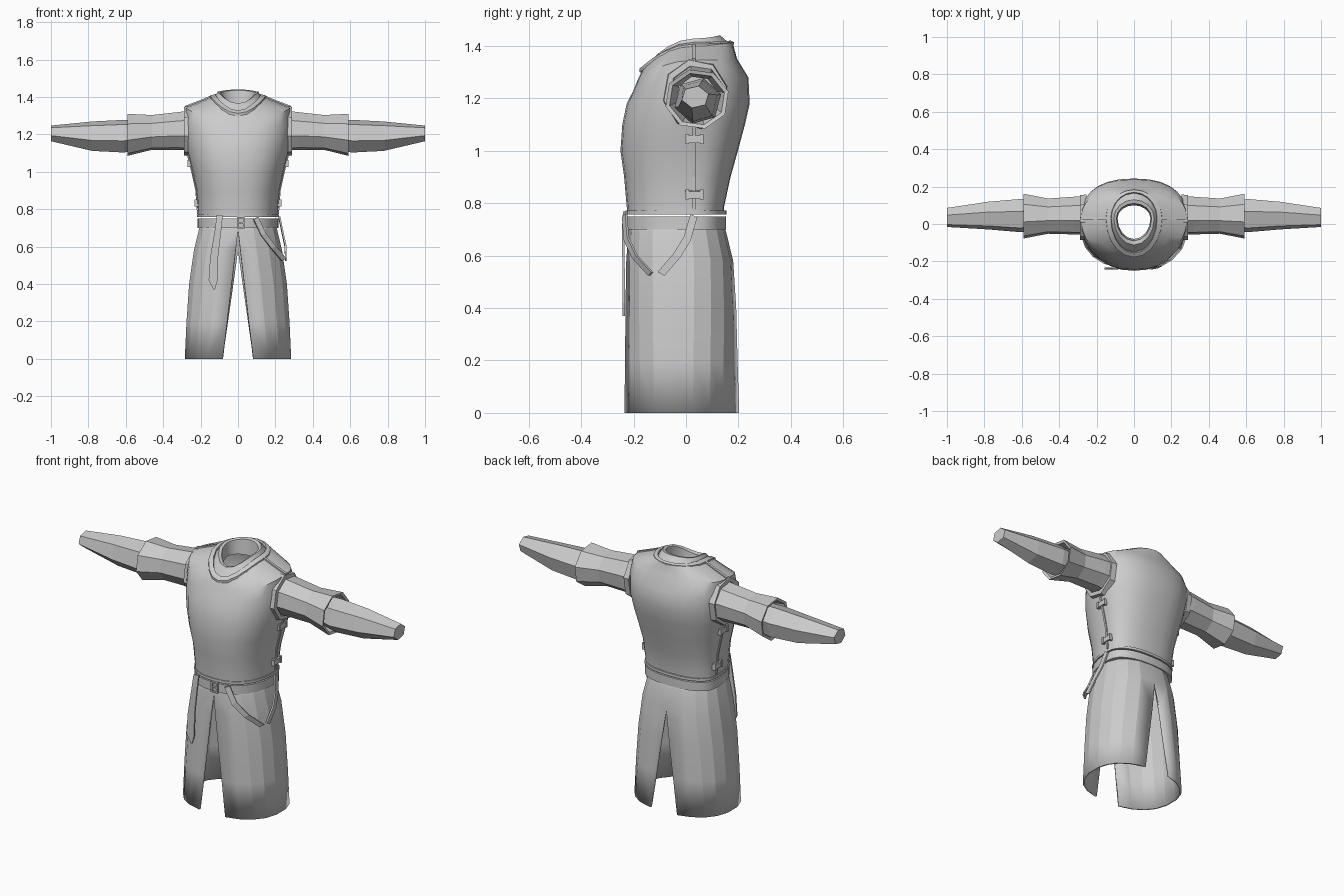
import bpy, bmesh
from math import pi, sin, cos, acos, radians
from mathutils import Vector

cube = bpy.data.objects.get("Cube")
if cube:
    bpy.data.objects.remove(cube, do_unlink=True)

GREY = (0.6, 0.6, 0.6, 1.0)
cloth = bpy.data.materials.new("plain grey")
cloth.use_nodes = True
cloth.diffuse_color = GREY
cloth.node_tree.nodes["Principled BSDF"].inputs["Base Color"].default_value = GREY


def loft(name, rings, closed=True, caps=True, loop=False, smooth=None, mirror=False):
    """Skin a list of vertex rings into one object."""
    bm = bmesh.new()
    rows = [[bm.verts.new(p) for p in ring] for ring in rings]
    pairs = list(zip(rows, rows[1:]))
    if loop:
        pairs.append((rows[-1], rows[0]))
    count = len(rows[0])
    for a, b in pairs:
        for i in range(count if closed else count - 1):
            j = (i + 1) % count
            bm.faces.new((a[i], a[j], b[j], b[i]))
    if caps and closed and not loop:
        bm.faces.new(rows[0])
        bm.faces.new(rows[-1])
    bmesh.ops.recalc_face_normals(bm, faces=bm.faces)
    mesh = bpy.data.meshes.new(name)
    bm.to_mesh(mesh)
    bm.free()
    mesh.materials.append(cloth)
    obj = bpy.data.objects.new(name, mesh)
    bpy.context.collection.objects.link(obj)
    if smooth:
        bpy.ops.object.select_all(action="DESELECT")
        obj.select_set(True)
        bpy.context.view_layer.objects.active = obj
        bpy.ops.object.shade_smooth_by_angle(angle=radians(smooth))
    if mirror:
        mod = obj.modifiers.new("Mirror", "MIRROR")
        mod.merge_threshold = 0.0005
    return obj


def power(v, e):
    return abs(v) ** e * (1 if v >= 0 else -1)


def body_point(a, w, front, back, zf, zs, zb, side=0.03, e=0.84):
    """Point on a rounded body outline whose height may differ front, side and back."""
    c, s = power(cos(a), e), power(sin(a), e)
    depth = back - side if s > 0 else side - front
    height = zs + ((zb if s > 0 else zf) - zs) * s * s
    return (w * c, side + depth * s, height)


def body_ring(n, *spec, **kw):
    return [body_point(2 * pi * i / n, *spec, **kw) for i in range(n)]


def level(z, w, front, back):
    return (w, front, back, z, z, z)


def tube_ring(x, y, z, ry, rz, n, turn=0.0):
    return [(x, y + ry * cos(2 * pi * i / n + turn), z + rz * sin(2 * pi * i / n + turn))
            for i in range(n)]


def ribbon(name, path, across, out, thick=0.009, mirror=False):
    """Flat strap along (point, width) pairs."""
    across, out = Vector(across).normalized(), Vector(out).normalized() * thick / 2
    rings = []
    for p, width in path:
        p, w = Vector(p), across * width / 2
        rings.append([p - w - out, p + w - out, p + w + out, p - w + out])
    return loft(name, rings, mirror=mirror)


# Rounded vest, hem to neckline
vest = [
    level(0.765, 0.214, -0.225, 0.145),
    level(0.785, 0.214, -0.226, 0.145),
    level(0.90, 0.223, -0.236, 0.170),
    level(1.00, 0.245, -0.250, 0.198),
    level(1.10, 0.270, -0.243, 0.225),
    level(1.18, 0.284, -0.226, 0.243),
    (0.287, -0.203, 0.238, 1.225, 1.27, 1.28),
    (0.282, -0.182, 0.195, 1.275, 1.345, 1.35),
    (0.20, -0.172, 0.184, 1.295, 1.377, 1.39),
    (0.135, -0.165, 0.178, 1.31, 1.405, 1.412),
]
loft("vest", [body_ring(28, *r) for r in vest], smooth=40)

# Raised neck trim and hollow collar
trim = [
    (0.152, -0.176, 0.181, 1.298, 1.392, 1.400),
    (0.150, -0.178, 0.184, 1.312, 1.407, 1.414),
    (0.124, -0.155, 0.170, 1.328, 1.414, 1.420),
    (0.118, -0.145, 0.160, 1.300, 1.390, 1.400),
]
loft("neck_trim", [body_ring(20, *r, e=1) for r in trim], loop=True, smooth=30)
collar = [
    (0.126, -0.150, 0.165, 1.320, 1.400, 1.410),
    (0.108, -0.112, 0.130, 1.365, 1.428, 1.440),
    (0.094, -0.090, 0.110, 1.360, 1.424, 1.436),
    (0.088, -0.080, 0.100, 1.300, 1.350, 1.350),
]
loft("collar", [body_ring(16, *r, e=1) for r in collar], caps=False, smooth=30)

# The neck needs a hollow, so cut the vest's flat lid away
vest_obj = bpy.data.objects["vest"]
bm = bmesh.new()
bm.from_mesh(vest_obj.data)
lids = [f for f in bm.faces if len(f.verts) > 4]
bmesh.ops.delete(bm, geom=lids, context="FACES_ONLY")
bm.to_mesh(vest_obj.data)
bm.free()

# Armhole edges, upper sleeves with flared cuffs, and forearm sleeves
edge = [(0.255, 0.125, 0.138), (0.288, 0.122, 0.132), (0.290, 0.100, 0.108), (0.255, 0.095, 0.1)]
loft("armhole_edge", [tube_ring(x, 0.035, 1.217, a, b, 8, 0.2) for x, a, b in edge],
     loop=True, mirror=True)
upper = [
    (0.22, 0.045, 1.220, 0.106, 0.114),
    (0.32, 0.045, 1.218, 0.104, 0.104),
    (0.46, 0.042, 1.210, 0.097, 0.096),
    (0.592, 0.042, 1.197, 0.124, 0.116),
    (0.588, 0.042, 1.197, 0.108, 0.101),
    (0.50, 0.042, 1.205, 0.080, 0.080),
]
loft("upper_sleeve", [tube_ring(*r, 8, 0.25) for r in upper], caps=False, mirror=True)
fore = [
    (0.50, 0.045, 1.200, 0.080, 0.078),
    (0.61, 0.045, 1.190, 0.092, 0.090),
    (0.78, 0.045, 1.190, 0.077, 0.081),
    (1.00, 0.035, 1.205, 0.053, 0.043),
]
loft("forearm_sleeve", [tube_ring(*r, 6, 0.28) for r in fore], mirror=True)

# Skirt: one half, split at front and back, mirrored and thickened
skirt = [
    (0.74, 0.196, -0.210, 0.135),
    (0.69, 0.212, -0.220, 0.153),
    (0.58, 0.238, -0.228, 0.180),
    (0.40, 0.264, -0.232, 0.192),
    (0.20, 0.278, -0.235, 0.199),
    (0.00, 0.287, -0.241, 0.209),
]
E = 0.87
rows = []
for z, w, f, b in skirt:
    gap_front = 0.083 * max(0, 0.69 - z) / 0.69
    gap_back = 0.085 * max(0, 0.58 - z) / 0.58
    a0 = -acos((gap_front / w) ** (1 / E))
    a1 = acos((gap_back / w) ** (1 / E))
    rows.append([body_point(a0 + (a1 - a0) * i / 9, *level(z, w, f, b), side=-0.015, e=E)
                 for i in range(10)])
skirt_obj = loft("split_skirt", rows, closed=False, smooth=12, mirror=True)
for poly in skirt_obj.data.polygons:
    if poly.normal.x < 0 and poly.center.x > 0.1:
        skirt_obj.data.flip_normals()
        break
solid = skirt_obj.modifiers.new("Thickness", "SOLIDIFY")
solid.thickness = 0.012
solid.offset = -1

# Waist cord and belt
for name, low, high, grow in (("vest_hem", 0.757, 0.772, 0.004), ("belt", 0.700, 0.750, 0.003)):
    w, f, b = 0.214 + grow, -0.226 - grow, 0.150 + grow
    inner = (w - 0.03, f + 0.03, b - 0.03)
    loft(name, [body_ring(24, *level(low, w, f, b)), body_ring(24, *level(high, w, f, b)),
                body_ring(24, *level(high, *inner)), body_ring(24, *level(low, *inner))],
         loop=True, smooth=30)

# Belt buckle frame and its prong
for i, x in enumerate((-0.002, 0.032)):
    ribbon(f"buckle_side_{i}", [((x, -0.233, 0.697), 0.008), ((x, -0.233, 0.757), 0.008)],
           (1, 0, 0), (0, 1, 0), 0.012)
for i, z in enumerate((0.700, 0.727, 0.754)):
    ribbon(f"buckle_bar_{i}", [((-0.006, -0.233, z), 0.007), ((0.036, -0.233, z), 0.007)],
           (0, 0, 1), (0, 1, 0), 0.012)

# Hanging belt end in front
ribbon("belt_end", [((-0.098, -0.236, 0.768), 0.032), ((-0.105, -0.240, 0.700), 0.034),
                    ((-0.128, -0.238, 0.540), 0.042), ((-0.133, -0.238, 0.420), 0.048),
                    ((-0.127, -0.238, 0.370), 0.008)], (1, 0, 0), (0, 1, 0))

# Two hanging straps meeting at the left hip
ribbon("hip_strap_front", [((0.095, -0.234, 0.752), 0.03), ((0.135, -0.228, 0.665), 0.03),
                           ((0.190, -0.195, 0.595), 0.03), ((0.245, -0.135, 0.530), 0.03)],
       (0.75, 0.4, 0.4), (0.5, -0.85, 0))
ribbon("hip_strap_side", [((0.222, 0.030, 0.752), 0.03), ((0.240, 0.005, 0.665), 0.03),
                          ((0.254, -0.035, 0.600), 0.03), ((0.255, -0.095, 0.530), 0.03)],
       (0, 0.85, -0.5), (1, 0, 0))

# Side seams with buckled tabs, and shoulder seams
ribbon("side_seam", [((0.214, 0.03, 0.775), 0.012), ((0.223, 0.03, 0.90), 0.012),
                     ((0.245, 0.03, 1.00), 0.012), ((0.268, 0.03, 1.09), 0.012)],
       (0, 1, 0), (1, 0, 0), 0.010, mirror=True)
for name, x, z in (("lower_tab", 0.221, 0.833), ("upper_tab", 0.257, 1.045)):
    ribbon(name, [((x, -0.003, z), 0.028), ((x, 0.067, z), 0.028)],
           (0, 0, 1), (1, 0, -0.2), 0.018, mirror=True)
    for k, y in enumerate((0.005, 0.060)):
        ribbon(f"{name}_end_{k}", [((x, y, z - 0.019), 0.012), ((x, y, z + 0.019), 0.012)],
               (0, 1, 0), (1, 0, 0), 0.024, mirror=True)
ribbon("shoulder_seam", [((0.140, 0.03, 1.405), 0.014), ((0.200, 0.03, 1.379), 0.014),
                         ((0.284, 0.03, 1.347), 0.014)], (0, 1, 0), (0.35, 0, 1), mirror=True)
